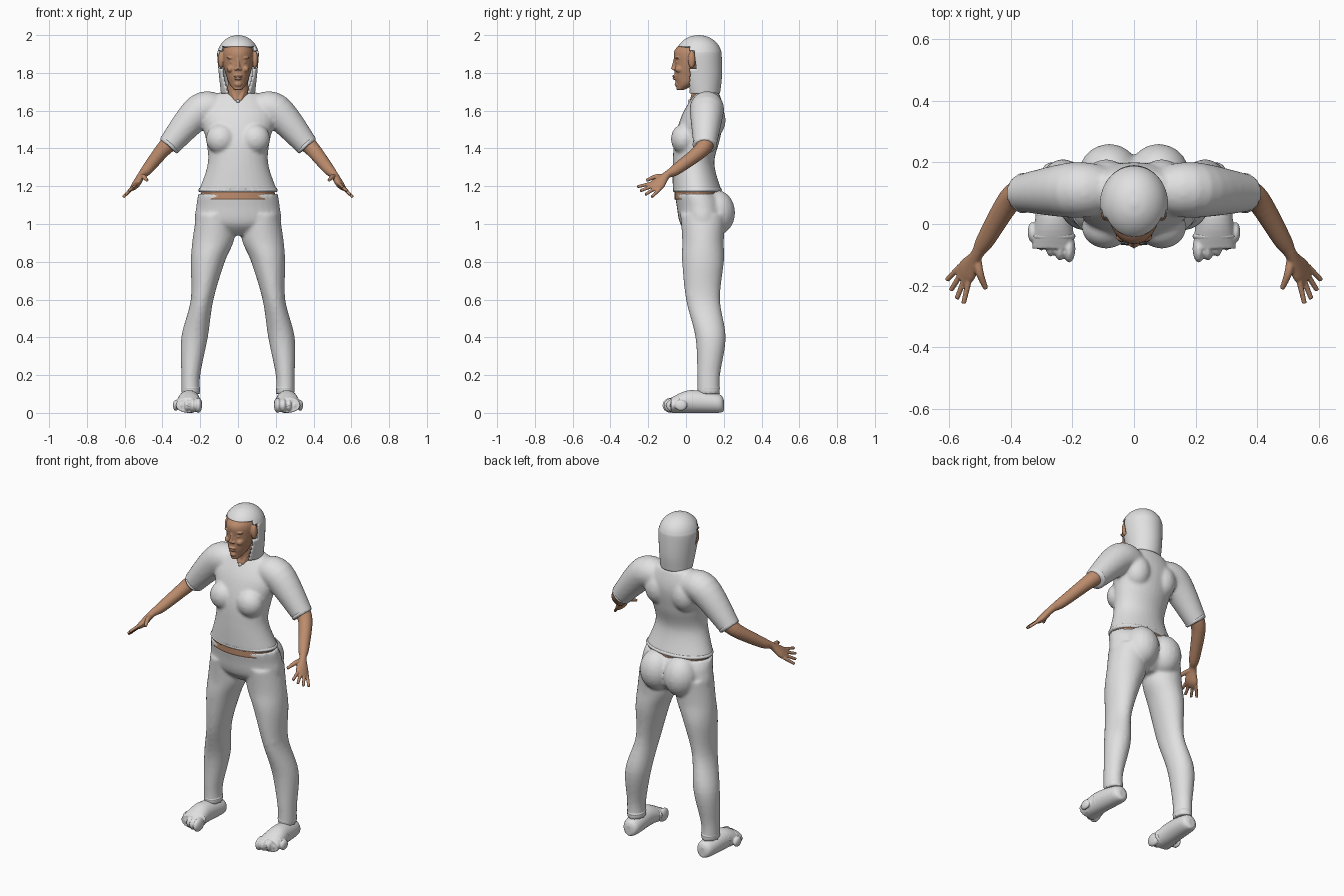
import bpy, bmesh, math
from mathutils import Vector, Matrix

cube = bpy.data.objects.get("Cube")
if cube:
    bpy.data.objects.remove(cube)

X, Y, Z = Vector((1, 0, 0)), Vector((0, 1, 0)), Vector((0, 0, 1))
ACROSS_PALM = Vector((.5, .7, -.5)).normalized()


def material(name, *colour):
    made = bpy.data.materials.new(name)
    made.use_nodes = True
    made.diffuse_color = (*colour, 1)
    shader = made.node_tree.nodes["Principled BSDF"]
    shader.inputs["Base Color"].default_value = (*colour, 1)
    return made


GREY = material("pale_grey", .75, .75, .75)
SKIN = material("warm_skin", .5, .26, .15)


def smooth_path(points, steps):
    """Catmull-Rom curve through rows of centre and two radii."""
    rows = []
    last = len(points) - 1
    for i in range(last):
        before, start = points[max(i - 1, 0)], points[i]
        end, after = points[i + 1], points[min(i + 2, last)]
        for step in range(steps):
            t = step / steps
            row = []
            for a, b, c, d in zip(before, start, end, after):
                tangent_in, tangent_out = (c - a) / 2, (d - b) / 2
                bend = tangent_in + tangent_out + 2 * (b - c)
                row.append(b + t * (tangent_in + t * (c - b - tangent_in + (t - 1) * bend)))
            rows.append(row)
    return rows + [list(points[last])]


def loft(bm, sections, axes=(X, Y), side=None, sides=32, steps=6):
    """Elliptical rings along a path; with side, the rings stand across the path."""
    full = [row if len(row) == 5 else (*row, row[-1]) for row in sections]
    rows, rings = smooth_path(full, steps), []
    centres = [Vector(row[:3]) for row in rows]
    for i, (centre, row) in enumerate(zip(centres, rows)):
        u, v = axes
        if side:
            along = centres[min(i + 1, len(rows) - 1)] - centres[max(i - 1, 0)]
            along.normalize()
            u = (side - along * side.dot(along)).normalized()
            v = along.cross(u)
        ring = []
        for k in range(sides):
            angle = math.tau * k / sides
            offset = u * row[3] * math.cos(angle) + v * row[4] * math.sin(angle)
            ring.append(bm.verts.new(centre + offset))
        rings.append(ring)
    for lower, upper in zip(rings, rings[1:]):
        for k in range(sides):
            bm.faces.new((lower[k - 1], lower[k], upper[k], upper[k - 1]))
    bm.faces.new(rings[0])
    bm.faces.new(rings[-1])


def column(bm, rows, **options):
    """Upright loft on the centre line from rows of height, depth and radii."""
    loft(bm, [(0, depth, height, *radii) for height, depth, *radii in rows], **options)


def ball(bm, centre, radii):
    place = Matrix.Translation(centre) @ Matrix.Diagonal((*radii, 1))
    bmesh.ops.create_uvsphere(bm, u_segments=20, v_segments=14, radius=1, matrix=place)


def finish(name, bm, colour, voxel=None, mirror=True, iterations=3):
    bmesh.ops.recalc_face_normals(bm, faces=bm.faces)
    mesh = bpy.data.meshes.new(name)
    bm.to_mesh(mesh)
    bm.free()
    mesh.materials.append(colour)
    part = bpy.data.objects.new(name, mesh)
    bpy.context.collection.objects.link(part)
    for face in mesh.polygons:
        face.use_smooth = True
    if mirror:
        part.modifiers.new("Mirror", 'MIRROR').use_mirror_merge = False
    if voxel:
        blend = part.modifiers.new("Blend", 'REMESH')
        blend.mode, blend.voxel_size, blend.use_smooth_shade = 'VOXEL', voxel, True
        soften = part.modifiers.new("Soften", 'SMOOTH')
        soften.factor, soften.iterations = .5, iterations
    return part


def band(name, centre, radii, axes=(X, Y), width=.01, mirror=True):
    """A rounded hem or strap around a limb."""
    bm = bmesh.new()
    normal = axes[0].cross(axes[1])
    rings = []
    for t in (-1, 0, 1):
        rings.append((*(Vector(centre) + normal * t * width),
                      *(radius - width * t * t / 2 for radius in radii)))
    loft(bm, rings, axes)
    finish(name, bm, GREY, mirror=mirror)


# Shirt: torso, sleeve, chest and shoulder blade blended together
shirt = bmesh.new()
column(shirt, [(1.17, .06, .21, .13), (1.32, .04, .16, .11), (1.45, .06, .17, .12),
               (1.58, .09, .2, .11), (1.68, .11, .13, .07), (1.7, .11, .07, .05)])
loft(shirt, [(.1, .11, 1.6, .08), (.2, .11, 1.6, .09), (.37, .1, 1.41, .06)], side=Y)
ball(shirt, (.09, -.01, 1.45), (.08, .07, .08))
ball(shirt, (.09, .13, 1.55), (.08, .08, .1))
finish("shirt", shirt, GREY, voxel=.01)
band("shirt_hem", (0, .06, 1.18), (.21, .13), mirror=False)
band("sleeve_hem", (.36, .1, 1.42), (.065, .06), axes=(Y, (X + Z).normalized()))
band("navel", (0, -.06, 1.22), (.01, .015), axes=(X, Z), mirror=False)
band("collar_clasp", (0, .02, 1.65), (.01, .01), axes=(X, Z), mirror=False)

# Bare waist between shirt and trousers
waist = bmesh.new()
column(waist, [(1.13, .06, .2, .12), (1.2, .06, .19, .12)])
finish("waist", waist, SKIN, mirror=False)

# Trousers: pelvis, leg, buttock and knee blended together
trousers = bmesh.new()
column(trousers, [(1.16, .06, .21, .12), (1.1, .08, .22, .13), (1, .09, .22, .12),
                  (.94, .09, .1, .06)])
loft(trousers, [(.12, .09, 1.05, .1, .12), (.13, .09, .92, .11), (.16, .09, .8, .09, .11),
                (.19, .09, .6, .06, .09), (.23, .13, .4, .07, .08), (.25, .12, .2, .05, .06),
                (.25, .12, .1, .05, .06)])
ball(trousers, (.08, .16, 1.06), (.1, .1, .12))
ball(trousers, (.19, .05, .62), (.05, .05, .06))
finish("trousers", trousers, GREY, voxel=.01)
band("trouser_cuff", (.25, .12, .13), (.05, .06))

# Foot with five toes and two straps
foot = bmesh.new()
loft(foot, [(.25, .2, .04, .02, .03), (.25, .17, .05, .05), (.26, .02, .06, .06),
            (.26, -.08, .04, .07, .04)], axes=(X, Z))
for toe in range(5):
    size = 1 - toe / 15
    across, back = .21 + .03 * toe, toe * toe / 300
    ball(foot, (across, back - .08, .04), (.02 * size, .045 * size, .04 * size))
finish("foot", foot, GREY, voxel=.005, iterations=2)
band("toe_strap", (.26, -.04, .05), (.07, .05), axes=(X, Z))
band("instep_strap", (.26, .03, .06), (.06, .06), axes=(X, Z))

# Arm: forearm and palm, then fingers fanned from the palm, then the thumb
arm = bmesh.new()
loft(arm, [(.34, .11, 1.45, .05), (.4, .08, 1.39, .04), (.48, -.05, 1.29, .03),
           (.51, -.1, 1.26, .02), (.54, -.15, 1.21, .04, .02), (.56, -.18, 1.19, .03, .01)],
     side=ACROSS_PALM)
for finger in range(4):
    spread = ACROSS_PALM * (finger - 1.5)
    knuckle = Vector((.55, -.16, 1.2)) + spread * .02
    reach = Vector((.58, -.22, 1.17)) + spread * .036 - knuckle
    if finger in (1, 2):
        reach *= 1.15
    loft(arm, [(*knuckle, .01), (*(knuckle + reach), .008)], side=ACROSS_PALM, sides=16)
loft(arm, [(.51, -.11, 1.25, .015), (.5, -.16, 1.25, .013), (.48, -.21, 1.23, .008)],
     side=ACROSS_PALM, sides=16)
finish("arm", arm, SKIN, voxel=.004, iterations=2)

# Head: skull and jaw with facial features blended in
head = bmesh.new()
column(head, [(1.71, -.03, .02), (1.74, 0, .045, .05), (1.78, .02, .06, .08),
              (1.85, .04, .08, .1), (1.92, .05, .08, .11), (1.98, .06, .04, .05)])
column(head, [(1.88, -.05, .008, .014), (1.82, -.062, .012, .018)], sides=16)
features = {
    "nostril": ((.01, -.06, 1.82), (.01, .014, .008)),
    "upper_lip": ((0, -.06, 1.783), (.024, .013, .006)),
    "lower_lip": ((0, -.058, 1.77), (.02, .014, .007)),
    "chin": ((0, -.045, 1.74), (.02, .015, .015)),
    "brow": ((.034, -.044, 1.88), (.026, .014, .007)),
    "eye": ((.032, -.04, 1.857), (.014, .014, .009)),
    "cheek": ((.04, -.03, 1.82), (.02, .03, .02)),
    "ear": ((.09, .03, 1.87), (.016, .02, .045)),
}
for centre, radii in features.values():
    ball(head, centre, radii)
finish("head", head, SKIN, voxel=.004, iterations=2)

# Neck with a tendon on each side
neck = bmesh.new()
column(neck, [(1.6, .09, .07, .06), (1.68, .08, .06, .05), (1.78, .06, .05)])
loft(neck, [(.01, .03, 1.65, .012), (.05, .06, 1.77, .01)])
finish("neck", neck, SKIN, voxel=.006)

# Hair: a long cap under a dome, open at the face, ears and bottom
hair = bmesh.new()
rows = [(1.69, .09, .09), (1.78, .08, .1, .11)]
for degrees in range(0, 90, 17):
    rise, shrink = math.sin(math.radians(degrees)), math.cos(math.radians(degrees))
    rows.append((1.89 + .11 * rise, .067, .11 * shrink, .122 * shrink))
column(hair, rows, sides=72, steps=8)
opening = []
for face in hair.faces:
    middle = face.calc_center_median()
    edge = .05 if 1.82 < middle.z < 1.92 else .02
    under = middle.z < 1.7 and len(face.verts) > 4
    if under or (middle.z < 1.94 and middle.y < edge):
        opening.append(face)
bmesh.ops.delete(hair, geom=opening, context='FACES')
cap = finish("hair", hair, GREY, mirror=False)
shell = cap.modifiers.new("Thickness", 'SOLIDIFY')
shell.thickness, shell.offset = .014, -1
bpy.ops.object.select_all(action='DESELECT')
cap.select_set(True)
bpy.context.view_layer.objects.active = cap
bpy.ops.object.shade_smooth_by_angle()
